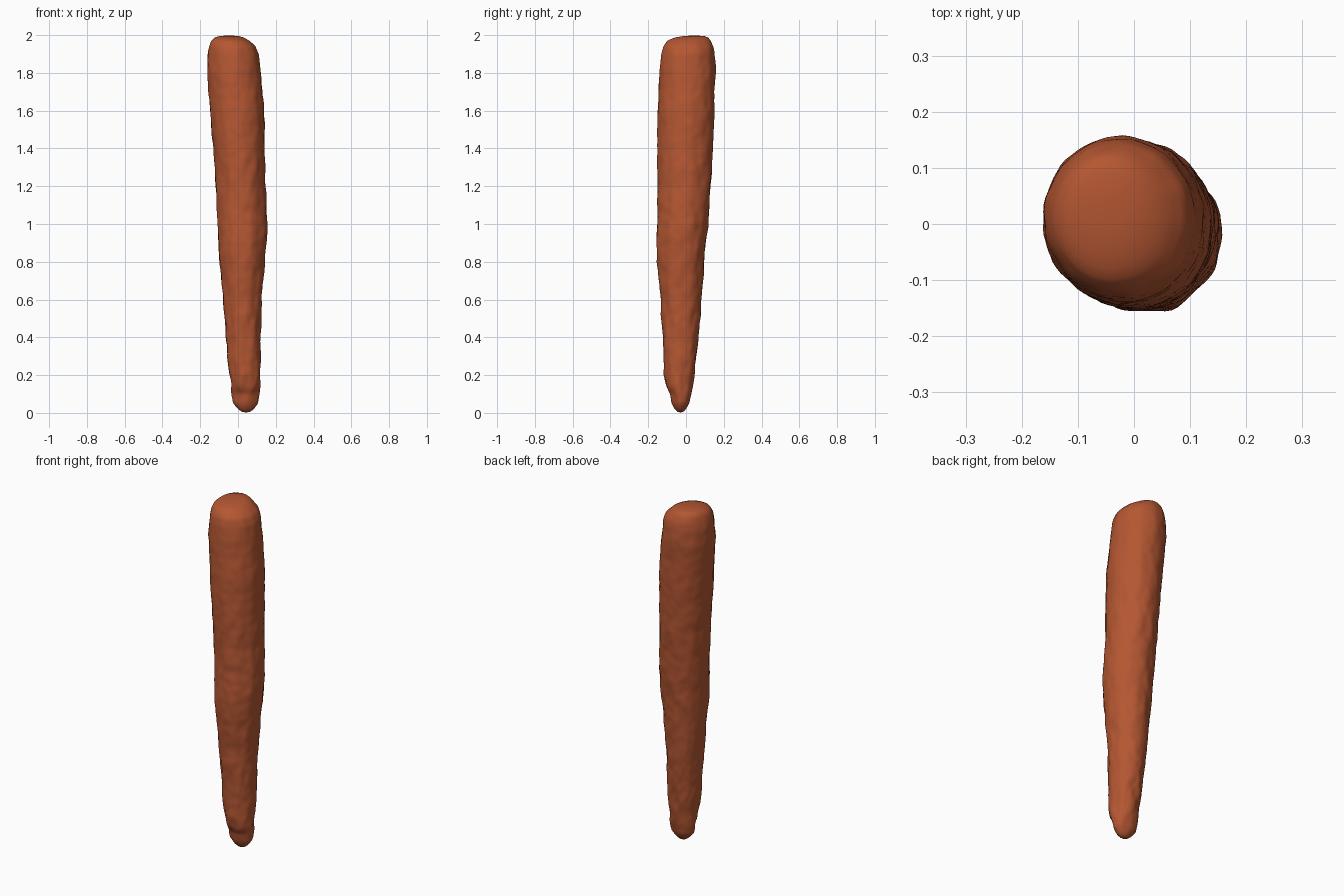
import bpy, bmesh, math
from mathutils import Vector, noise

if "Cube" in bpy.data.objects:
    bpy.data.objects.remove(bpy.data.objects["Cube"])

# Silhouette of the stick: height, left x, right x, front y, back y
PROFILE = [
    (0.005, 0.020, 0.065, -0.045, -0.015),
    (0.02, 0.000, 0.085, -0.060, 0.000),
    (0.05, -0.026, 0.105, -0.074, 0.018),
    (0.10, -0.032, 0.113, -0.082, 0.030),
    (0.14, -0.037, 0.115, -0.105, 0.038),
    (0.20, -0.045, 0.117, -0.117, 0.045),
    (0.40, -0.065, 0.122, -0.124, 0.066),
    (0.60, -0.080, 0.124, -0.135, 0.083),
    (0.80, -0.098, 0.143, -0.154, 0.097),
    (0.90, -0.104, 0.150, -0.160, 0.107),
    (1.00, -0.109, 0.157, -0.152, 0.117),
    (1.20, -0.118, 0.146, -0.149, 0.131),
    (1.40, -0.130, 0.141, -0.154, 0.143),
    (1.60, -0.149, 0.140, -0.150, 0.150),
    (1.80, -0.163, 0.121, -0.140, 0.156),
    (1.90, -0.160, 0.109, -0.131, 0.152),
    (1.94, -0.153, 0.094, -0.122, 0.145),
    (1.97, -0.142, 0.062, -0.100, 0.131),
    (1.988, -0.124, 0.030, -0.060, 0.118),
    (1.996, -0.100, 0.005, -0.010, 0.100),
]
SIDES, RINGS = 72, 180


def section(z):
    """Linear blend between the two nearest profile rows."""
    for a, b in zip(PROFILE, PROFILE[1:]):
        if z <= b[0]:
            t = (z - a[0]) / (b[0] - a[0])
            return [p + (q - p) * t for p, q in zip(a, b)]
    return PROFILE[-1]


def bump(x, y, z):
    """Vertical-grained lumps, rougher in the lower half."""
    grain = noise.noise(Vector((x * 22, y * 22, z * 9)))
    fine = noise.noise(Vector((x * 40 + 7, y * 40, z * 22)))
    rough = 0.006 if z < 1.3 else 0.004
    fade = min(1, z / 0.08, (2 - z) / 0.08)
    return (grain * rough + fine * 0.003) * max(0, fade)


# Ring heights: dense at both rounded ends
heights = [0.005, 0.01, 0.02, 0.035]
heights += [0.05 + 1.89 * i / RINGS for i in range(RINGS + 1)]
heights += [1.95, 1.96, 1.97, 1.979, 1.988, 1.996]

bm = bmesh.new()
rings = []
for z in heights:
    _, l, r, f, b = section(z)
    cx, cy, rx, ry = (l + r) / 2, (f + b) / 2, (r - l) / 2, (b - f) / 2
    ring = []
    for i in range(SIDES):
        a = math.tau * i / SIDES
        dx, dy = math.cos(a), math.sin(a)
        d = bump(cx + rx * dx, cy + ry * dy, z)
        ring.append(bm.verts.new((cx + (rx + d) * dx, cy + (ry + d) * dy, z)))
    rings.append(ring)
for lo, hi in zip(rings, rings[1:]):
    for i in range(SIDES):
        j = (i + 1) % SIDES
        bm.faces.new((lo[i], lo[j], hi[j], hi[i]))

# Rounded tip and crown closing the ends
for ring, z, flip in ((rings[0], 0.0, True), (rings[-1], 2.0, False)):
    c = sum((v.co for v in ring), Vector()) / SIDES
    pole = bm.verts.new((c.x, c.y, z))
    for i in range(SIDES):
        j = (i + 1) % SIDES
        bm.faces.new((ring[j], ring[i], pole) if flip else (ring[i], ring[j], pole))

for face in bm.faces:
    face.smooth = True
mesh = bpy.data.meshes.new("stick")
bm.to_mesh(mesh)
bm.free()

# Colour
mat = bpy.data.materials.new("rusty brown")
mat.diffuse_color = (0.46, 0.095, 0.032, 1)
mat.use_nodes = True
mat.node_tree.nodes["Principled BSDF"].inputs["Base Color"].default_value = mat.diffuse_color
mesh.materials.append(mat)
stick = bpy.data.objects.new("tapered_stick", mesh)
bpy.context.collection.objects.link(stick)

# Soften the bends between profile rows
smooth = stick.modifiers.new("soften", 'SMOOTH')
smooth.factor = 0.5
smooth.iterations = 2
